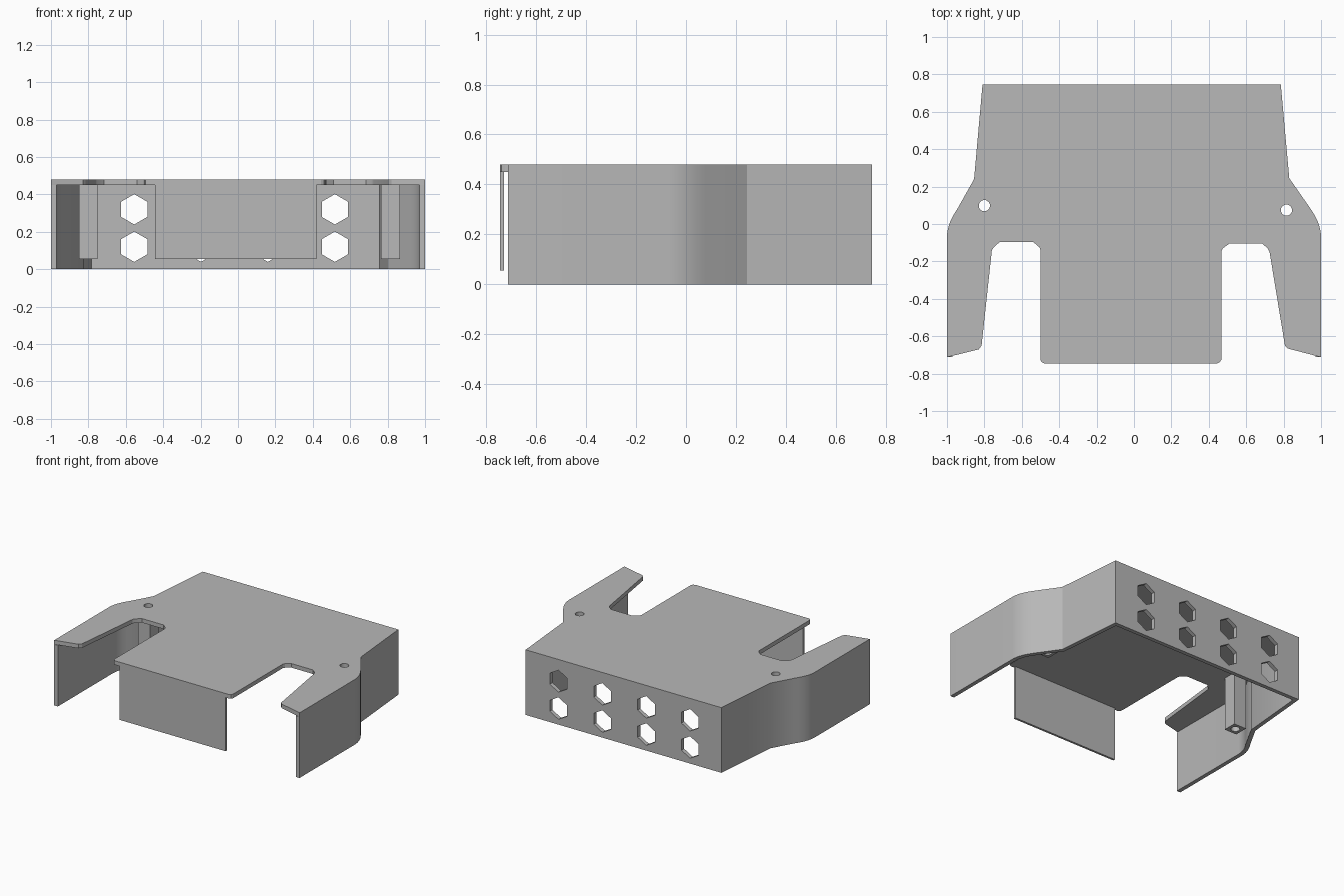
import bpy
import bmesh
import math
from mathutils import Vector

cube = bpy.data.objects.get("Cube")
if cube:
    bpy.data.objects.remove(cube, do_unlink=True)

HEIGHT = 0.48
PLATE = 0.03
WALL = 0.03

grey = bpy.data.materials.new("plain grey")
grey.use_nodes = True
grey.diffuse_color = (0.48, 0.48, 0.48, 1)
grey.node_tree.nodes["Principled BSDF"].inputs["Base Color"].default_value = (0.48, 0.48, 0.48, 1)


def finish(name, bm):
    bmesh.ops.recalc_face_normals(bm, faces=bm.faces)
    mesh = bpy.data.meshes.new(name)
    bm.to_mesh(mesh)
    bm.free()
    mesh.materials.append(grey)
    obj = bpy.data.objects.new(name, mesh)
    bpy.context.scene.collection.objects.link(obj)
    return obj


def raise_faces(bm, faces, height):
    """Extrude flat faces upward into a solid."""
    made = bmesh.ops.extrude_face_region(bm, geom=faces)["geom"]
    bmesh.ops.translate(bm, vec=(0, 0, height),
                        verts=[v for v in made if isinstance(v, bmesh.types.BMVert)])


def prism(name, points, bottom, top):
    bm = bmesh.new()
    face = bm.faces.new([bm.verts.new((x, y, bottom)) for x, y in points])
    raise_faces(bm, [face], top - bottom)
    return finish(name, bm)


def box(name, x0, x1, y0, y1, z0, z1):
    return prism(name, [(x0, y0), (x1, y0), (x1, y1), (x0, y1)], z0, z1)


def ring(cx, cy, radius, sides):
    return [(cx + radius * math.cos(2 * math.pi * i / sides),
             cy + radius * math.sin(2 * math.pi * i / sides)) for i in range(sides)]


def cut(obj, cutter):
    cutter.hide_render = True
    mod = obj.modifiers.new("cut", 'BOOLEAN')
    mod.object = cutter
    mod.solver = 'EXACT'
    bpy.context.view_layer.objects.active = obj
    bpy.ops.object.modifier_apply(modifier=mod.name)


def inset_path(points, distance):
    """Offset an open path to its left, with mitred corners."""
    pts = [Vector(p) for p in points]
    result = []
    for i, p in enumerate(pts):
        before = (p - pts[i - 1]).normalized() if i else None
        after = (pts[i + 1] - p).normalized() if i + 1 < len(pts) else None
        a, b = before or after, after or before
        na, nb = Vector((-a.y, a.x)), Vector((-b.y, b.x))
        result.append(p + (na + nb) * distance / (1 + na.dot(nb)))
    return result


# Outer edge of the flared side, front to back
def bend(steps=7):
    a, b, c = Vector((1, -0.07)), Vector((1, 0.0)), Vector((0.945, 0.08))
    return [tuple(a * (1 - t) ** 2 + b * 2 * t * (1 - t) + c * t * t)
            for t in (i / steps for i in range(steps + 1))]


right_side = [(1, -0.712)] + bend() + [(0.83, 0.245), (0.785, 0.745)]
left_side = [(-x, y) for x, y in bend()[::-1]]
left_side = [(-0.81, 0.745), (-0.855, 0.24)] + left_side + [(-1, -0.712)]
outer = right_side + left_side

# Front edge of the top, with the two notches and the centre tongue
front_edge = [
    (-0.83, -0.67), (-0.815, -0.65), (-0.76, -0.14), (-0.75, -0.125), (-0.717, -0.095),
    (-0.54, -0.095), (-0.505, -0.125), (-0.5, -0.14),
    (-0.5, -0.725), (-0.495, -0.738), (-0.48, -0.745),
    (0.445, -0.745), (0.46, -0.738), (0.467, -0.725),
    (0.467, -0.145), (0.475, -0.13), (0.51, -0.105),
    (0.685, -0.105), (0.715, -0.13), (0.725, -0.15), (0.807, -0.65), (0.82, -0.665),
]
top_plate = prism("top_plate", outer + front_edge, HEIGHT - PLATE, HEIGHT)

# Side and back walls as one thin band
bm = bmesh.new()
outside = [bm.verts.new((x, y, 0)) for x, y in outer]
inside = [bm.verts.new((p.x, p.y, 0)) for p in inset_path(outer, WALL)]
strip = [bm.faces.new((outside[i], outside[i + 1], inside[i + 1], inside[i]))
         for i in range(len(outer) - 1)]
raise_faces(bm, strip, HEIGHT - PLATE)
walls = finish("side_and_back_walls", bm)

# Hexagonal vents through the back wall
for x in (-0.555, -0.198, 0.16, 0.518):
    for z in (0.12, 0.32):
        vent = prism("vent_cutter", ring(0, 0, 0.081, 6), -0.1, 0.1)
        for v in vent.data.vertices:
            px, py, pz = v.co
            v.co = (x + py, 0.73 + pz, z + px)
        vent.data.flip_normals()
        bm = bmesh.new()
        bm.from_mesh(vent.data)
        bmesh.ops.recalc_face_normals(bm, faces=bm.faces)
        bm.to_mesh(vent.data)
        bm.free()
        cut(walls, vent)
        bpy.data.objects.remove(vent, do_unlink=True)

# Hanging front panel
box("front_panel", -0.445, 0.42, -0.745, -0.729, 0.055, HEIGHT - PLATE)

# Screw posts with a bore running through the top
for side, x, y in (("right", -0.8, 0.098), ("left", 0.815, 0.074)):
    post = box(side + "_screw_post", x - 0.05, x + 0.05, y - 0.05, y + 0.05,
               0.055, HEIGHT - PLATE)
    bore = prism("bore_cutter", ring(x, y, 0.03, 24), -0.1, 0.6)
    cut(post, bore)
    cut(top_plate, bore)
    bpy.data.objects.remove(bore, do_unlink=True)

# Smooth the bends, keep the edges crisp
bpy.ops.object.select_all(action='DESELECT')
for obj in bpy.context.scene.objects:
    if obj.type == 'MESH' and obj.data.materials and obj.data.materials[0] == grey:
        obj.select_set(True)
        bpy.context.view_layer.objects.active = obj
bpy.ops.object.shade_smooth_by_angle(angle=math.radians(25))
